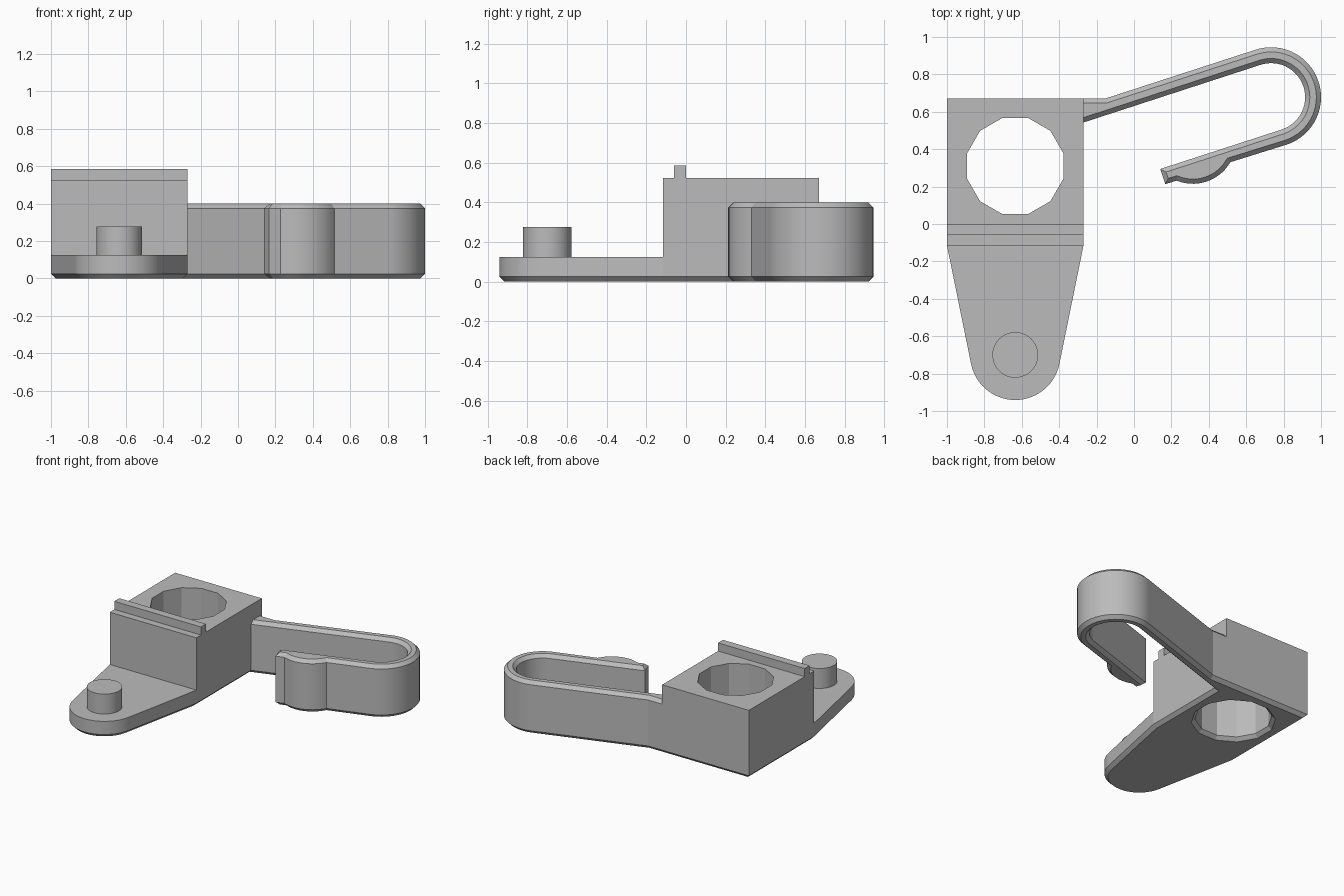
import bpy, bmesh, math
from mathutils import Vector

cube = bpy.data.objects.get("Cube")
if cube:
    bpy.data.objects.remove(cube, do_unlink=True)

grey = bpy.data.materials.new("plain_grey")
grey.use_nodes = True
grey.diffuse_color = (0.5, 0.5, 0.5, 1)
grey.node_tree.nodes["Principled BSDF"].inputs["Base Color"].default_value = (0.5, 0.5, 0.5, 1)


def arc(cx, cy, r, start, end, steps):
    angles = [math.radians(start + (end - start) * i / steps) for i in range(steps + 1)]
    return [(cx + r * math.cos(a), cy + r * math.sin(a)) for a in angles]


def inset(points, d):
    """Move a counter-clockwise outline inward by d with mitred corners."""
    pts = [Vector(p) for p in points]
    result = []
    for i, p in enumerate(pts):
        e1 = (p - pts[i - 1]).normalized()
        e2 = (pts[(i + 1) % len(pts)] - p).normalized()
        n1, n2 = Vector((-e1.y, e1.x)), Vector((-e2.y, e2.x))
        result.append(p + (n1 + n2) * d / (1 + n1.dot(n2)))
    return result


def prism(name, outline, levels, along_x=False):
    """Stack the outline at (height, inset) levels and close both ends."""
    bm = bmesh.new()
    rings = []
    for h, d in levels:
        rings.append([bm.verts.new((h, p.x, p.y) if along_x else (p.x, p.y, h))
                      for p in inset(outline, d)])
    n = len(outline)
    for low, high in zip(rings, rings[1:]):
        for i in range(n):
            j = (i + 1) % n
            bm.faces.new((low[i], low[j], high[j], high[i]))
    bm.faces.new(rings[0][::-1])
    bm.faces.new(rings[-1])
    mesh = bpy.data.meshes.new(name)
    bm.to_mesh(mesh)
    bm.free()
    mesh.materials.append(grey)
    obj = bpy.data.objects.new(name, mesh)
    bpy.context.collection.objects.link(obj)
    return obj


def combine(target, tool, operation):
    """Apply a boolean and discard the tool object."""
    mod = target.modifiers.new("combine", 'BOOLEAN')
    mod.operation, mod.solver, mod.object = operation, 'EXACT', tool
    graph = bpy.context.evaluated_depsgraph_get()
    mesh = bpy.data.meshes.new_from_object(target.evaluated_get(graph))
    target.modifiers.clear()
    target.data = mesh
    bpy.data.objects.remove(tool, do_unlink=True)


def finish(obj):
    bpy.ops.object.select_all(action='DESELECT')
    obj.select_set(True)
    bpy.context.view_layer.objects.active = obj
    bpy.ops.object.shade_smooth_by_angle(angle=math.radians(10))
    mod = obj.modifiers.new("even_normals", 'WEIGHTED_NORMAL')
    mod.keep_sharp = True


LEFT, RIGHT, FRONT, BACK = -1.0, -0.27, -0.115, 0.672
MID = (LEFT + RIGHT) / 2
CH = 0.025

# Base plate with tapered, rounded tail
plate_outline = [(RIGHT, FRONT), (RIGHT, BACK), (LEFT, BACK), (LEFT, FRONT)]
plate_outline += arc(MID, -0.70, 0.241, 191.5, 348.5, 28)
body = prism("body", plate_outline, [(0, CH), (CH, 0), (0.125, 0)])

# Raised block with a ridge along its front
block_side = [(FRONT, 0.06), (BACK, 0.06), (BACK, 0.523), (0, 0.523),
              (0, 0.585), (-0.06, 0.585), (-0.06, 0.523), (FRONT, 0.523)]
block = prism("block", block_side, [(LEFT, 0), (RIGHT, 0)], along_x=True)
combine(body, block, 'UNION')

# Twelve-sided through hole, flared at the underside
hole = prism("hole_cutter", arc(MID, 0.31, 0.266, 15, 345, 11),
             [(-CH, -2 * CH), (CH, 0), (0.8, 0)])
combine(body, hole, 'DIFFERENCE')
bm = bmesh.new()
bm.from_mesh(body.data)
bmesh.ops.remove_doubles(bm, verts=bm.verts, dist=0.0001)
bmesh.ops.dissolve_limit(bm, angle_limit=0.01, verts=bm.verts, edges=bm.edges)
bm.to_mesh(body.data)
bm.free()
finish(body)

# Peg on the tail
peg = prism("peg", arc(MID, -0.70, 0.122, 0, 352.5, 47), [(0.1, 0), (0.277, 0)])
finish(peg)

# Spring hook: inner edge, tip, thumb bump, outer edge
hook_outline = [(-0.34, 0.52)]
hook_outline += arc(0.733, 0.678, 0.182, 108, -72, 30)
hook_outline += [(0.14, 0.294), (0.167, 0.213)]
hook_outline += arc(0.315, 0.446, 0.231, -112, -30, 14)
hook_outline += arc(0.733, 0.678, 0.267, -72, 108, 30)
hook_outline += [(-0.15, BACK), (-0.34, BACK)]
hook = prism("spring_hook", hook_outline,
             [(0, CH), (CH, 0), (0.375, 0), (0.4, CH)])
finish(hook)
